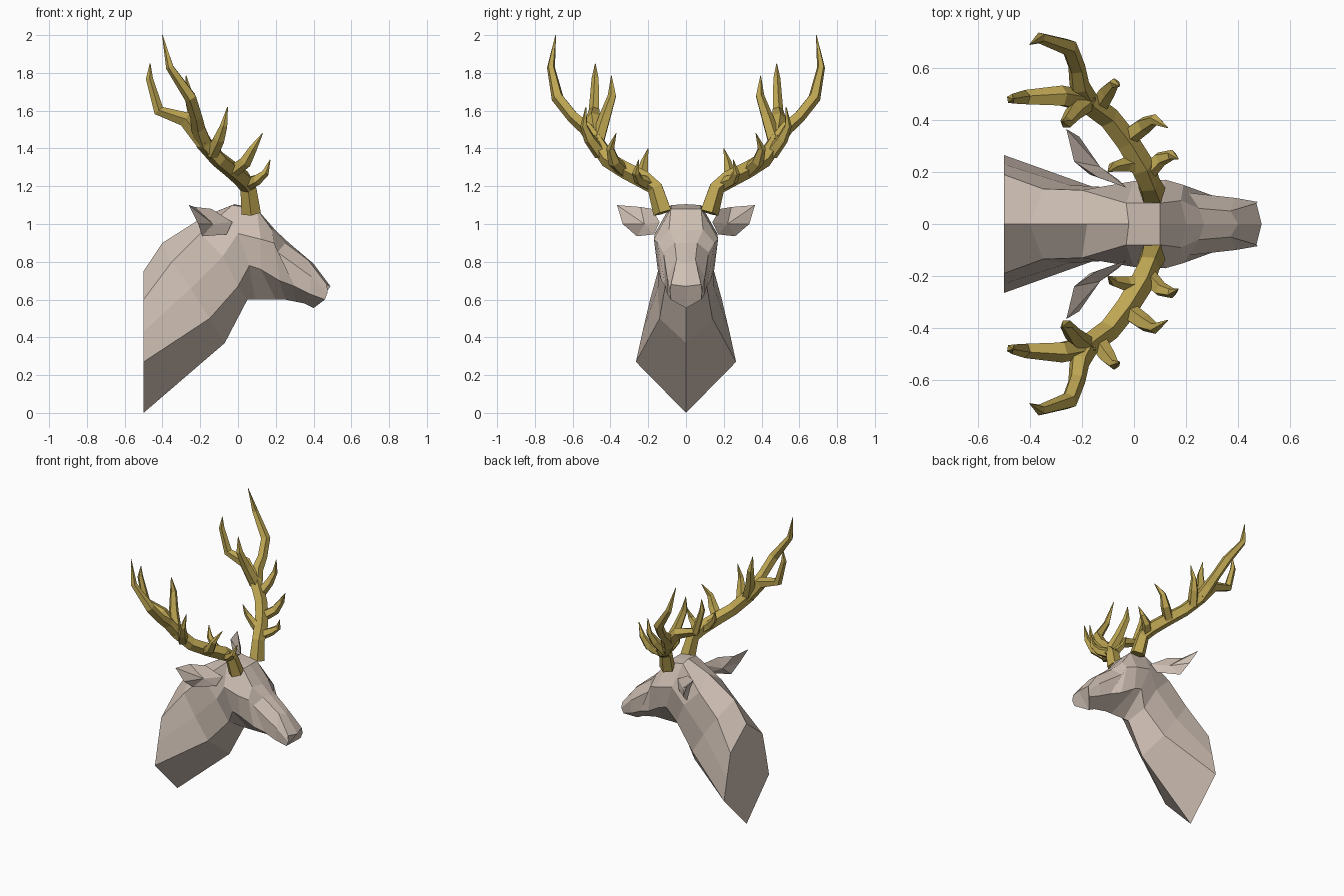
import bpy, bmesh, math
from mathutils import Vector

default = bpy.data.objects.get("Cube")
if default:
    bpy.data.objects.remove(default, do_unlink=True)


def material(name, colour):
    mat = bpy.data.materials.new(name)
    mat.use_nodes = True
    mat.diffuse_color = (*colour, 1)
    mat.node_tree.nodes["Principled BSDF"].inputs["Base Color"].default_value = (*colour, 1)
    return mat


hide = material("warm taupe hide", (.63, .53, .46))
horn = material("golden horn", (.51, .38, .085))


def finish(name, bm, mat):
    """Turn one half into a flat-shaded object mirrored across y = 0."""
    bmesh.ops.recalc_face_normals(bm, faces=bm.faces[:])
    mesh = bpy.data.meshes.new(name)
    bm.to_mesh(mesh)
    bm.free()
    mesh.materials.append(mat)
    obj = bpy.data.objects.new(name, mesh)
    bpy.context.collection.objects.link(obj)
    mirror = obj.modifiers.new("both sides", 'MIRROR')
    mirror.use_axis = (False, True, False)
    mirror.use_clip = True
    return obj


def bridge(bm, a, b, closed):
    """Join two rings of vertices with quads."""
    count = len(a)
    for i in range(count if closed else count - 1):
        j = (i + 1) % count
        bm.faces.new((a[i], a[j], b[j], b[i]))


# Head and neck: half sections from the wall plane to the nose.
# Each runs top centre (x, z), top edge, upper side, lower side, bottom centre (x, z).
sections = [
    ((-.5, .75), (-.5, .19, .6), (-.5, .23, .43), (-.5, .265, .27), (-.5, 0)),
    ((-.4, .9), (-.35, .135, .8), (-.25, .15, .66), (-.15, .14, .5), (-.07, .37)),
    ((-.18, 1.04), (-.2, .13, .95), (-.08, .14, .83), (0, .11, .67), (.05, .6)),
    ((-.02, 1.105), (-.03, .08, 1.1), (0, .165, .95), (.06, .15, .78), (.09, .6)),
    ((.1, 1.08), (.1, .08, 1.08), (.12, .17, .92), (.12, .15, .76), (.2, .6)),
    ((.2, .965), (.18, .09, .97), (.19, .15, .9), (.22, .13, .7), (.25, .6)),
    ((.27, .9), (.25, .06, .9), (.21, .12, .85), (.3, .11, .67), (.3, .59)),
    ((.4, .79), (.37, .05, .81), (.39, .1, .72), (.38, .1, .63), (.35, .58)),
    ((.49, .67), (.47, .08, .68), (.475, .085, .64), (.46, .08, .6), (.4, .555)),
]
bm = bmesh.new()
rings = []
for section in sections:
    points = [(p[0], 0, p[1]) if len(p) == 2 else p for p in section]
    rings.append([bm.verts.new(p) for p in points])
for a, b in zip(rings, rings[1:]):
    bridge(bm, a, b, False)
bm.faces.new(rings[0])
bm.faces.new(rings[-1])
finish("head_and_neck", bm, hide)

# Ears: a leaf outline closed by a cupped front and a ridged back.
outline = [(-.26, .365, 1.1), (-.23, .24, 1.09), (-.14, .18, 1.08), (-.03, .14, 1.01),
           (-.06, .17, .945), (-.19, .26, .935), (-.21, .335, 1)]
bm = bmesh.new()
rim = [bm.verts.new(p) for p in outline]
for centre in ((-.13, .22, 1), (-.17, .19, 1)):
    hub = bm.verts.new(centre)
    for i, vert in enumerate(rim):
        bm.faces.new((vert, rim[(i + 1) % len(rim)], hub))
finish("ears", bm, hide)


def branch(name, path, sides=5):
    """Sweep a tapering faceted tube along (x, y, z, radius) points."""
    bm = bmesh.new()
    points = [Vector(p[:3]) for p in path]
    side = Vector((.6, -.8, 0))
    previous = None
    for i, centre in enumerate(points):
        along = (points[min(i + 1, len(points) - 1)] - points[max(i - 1, 0)]).normalized()
        side = (side - along * side.dot(along)).normalized()
        other = along.cross(side)
        ring = []
        for k in range(sides):
            angle = math.tau * k / sides
            offset = side * math.cos(angle) + other * math.sin(angle)
            ring.append(bm.verts.new(centre + offset * path[i][3]))
        if previous:
            bridge(bm, previous, ring, True)
        else:
            bm.faces.new(ring)
        previous = ring
    bm.faces.new(previous)
    finish(name, bm, horn)


# Antlers: one long beam per side, with pointed tines growing from it.
branch("antler_beam", [
    (.07, .12, 1.06, .054), (.055, .16, 1.19, .045), (.03, .22, 1.235, .05),
    (-.03, .32, 1.285, .047), (-.1, .41, 1.34, .045), (-.18, .47, 1.43, .045),
    (-.21, .53, 1.51, .04), (-.22, .6, 1.57, .034), (-.25, .68, 1.67, .034),
    (-.36, .715, 1.83, .022), (-.4, .69, 2, .002)])
branch("rear_tine", [
    (-.18, .47, 1.43, .045), (-.28, .49, 1.555, .042), (-.42, .485, 1.6, .03),
    (-.47, .48, 1.77, .02), (-.465, .48, 1.85, .002)])
branch("inner_tine", [
    (-.18, .47, 1.43, .04), (-.23, .43, 1.56, .034),
    (-.26, .39, 1.68, .024), (-.275, .395, 1.785, .002)])
branch("outer_tine", [
    (-.14, .45, 1.37, .038), (-.1, .51, 1.45, .032),
    (-.075, .54, 1.52, .02), (-.055, .53, 1.62, .002)])
branch("middle_tine", [
    (-.03, .33, 1.28, .038), (.04, .38, 1.33, .034),
    (.08, .4, 1.4, .022), (.13, .37, 1.48, .002)])
branch("brow_tine", [
    (.04, .19, 1.21, .038), (.1, .25, 1.235, .03),
    (.145, .265, 1.27, .02), (.17, .25, 1.34, .002)])
branch("back_tine", [
    (.03, .22, 1.23, .036), (-.03, .23, 1.27, .03),
    (-.08, .22, 1.33, .02), (-.1, .2, 1.4, .002)])
